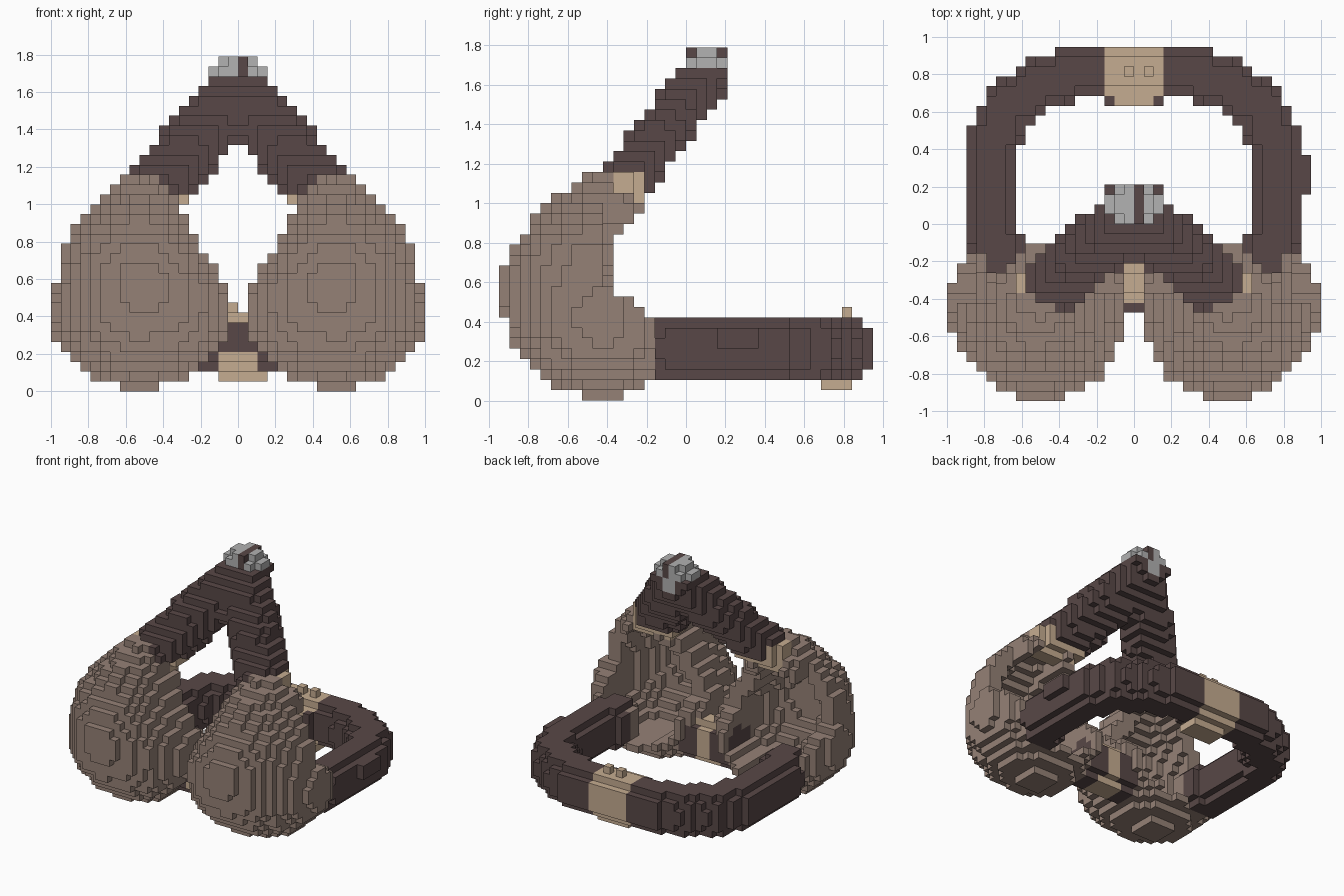
import bpy
import bmesh
import math
from mathutils import Vector

cube = bpy.data.objects.get("Cube")
if cube:
    bpy.data.objects.remove(cube, do_unlink=True)

H = 2 / 38                      # block size
NX, NY, NZ = 38, 36, 34         # block counts

# Flat colours
COLOURS = {
    "brown": (0.300, 0.220, 0.182),
    "dark_brown": (0.099, 0.064, 0.063),
    "tan": (0.560, 0.413, 0.282),
    "grey": (0.445, 0.445, 0.445),
}
MATS = {}
for mat_name, rgb in COLOURS.items():
    m = bpy.data.materials.new(mat_name)
    m.use_nodes = True
    m.diffuse_color = (*rgb, 1)
    bsdf = m.node_tree.nodes["Principled BSDF"]
    bsdf.inputs["Base Color"].default_value = (*rgb, 1)
    bsdf.inputs["Roughness"].default_value = 0.9
    MATS[mat_name] = m
MAT_NAMES = list(COLOURS)


def seg_dist(p, a, b):
    """Distance from a point to a segment."""
    ab = b - a
    t = max(0.0, min(1.0, (p - a).dot(ab) / ab.length_squared))
    return (p - a - ab * t).length


# Half of the curved back band, mirrored by using |x|
BAND_PATH = [Vector((x, y, 0)) for x, y in (
    (0.70, -0.18), (0.763, -0.02), (0.763, 0.42), (0.68, 0.62),
    (0.50, 0.75), (0.30, 0.816), (0.0, 0.816))]

# Slanted strap axis, with directions across its width and its thickness
STRAP_TOP = Vector((0.0, 0.06, 1.60))
STRAP_DIR = (STRAP_TOP - Vector((0.475, -0.355, 1.045))).normalized()
STRAP_THICK = STRAP_DIR.cross(Vector((1, 0, 0))).normalized()
STRAP_WIDE = STRAP_DIR.cross(STRAP_THICK)
APEX = Vector((0.0, 0.105, 1.64))


def in_strap(p):
    q = p - STRAP_TOP
    section = (abs(q.dot(STRAP_WIDE)) / 0.172) ** 2.6 + (abs(q.dot(STRAP_THICK)) / 0.133) ** 2.6
    return q.dot(STRAP_DIR) < 0.03 and p.z > 0.95 and p.x < 0.635 and section <= 1


def in_band(x, y, z):
    p = Vector((x, y, 0))
    d = min(seg_dist(p, a, b) for a, b in zip(BAND_PATH, BAND_PATH[1:]))
    return (d / 0.14) ** 2.5 + (abs(z - 5 * H) / 0.158) ** 2.5 <= 1


def in_clasp_bump(x, y, z):
    """Small raised patches around the middle of the band."""
    top = (-H < x < 0 or H < x < 2 * H) and 0.79 < y < 0.84 and 0.42 < z < 0.47
    bottom = -0.105 < x < 0.158 and 0.68 < y < 0.84 and 0.053 < z < 0.11
    inner = abs(x) < 0.158 and 0.63 < y < 0.70 and 0.15 < z < 0.37
    return top or bottom or inner


def taper(s):
    """Narrowing towards the pointed upper end."""
    return (1 - s ** 1.6) ** 0.72


def in_egg(x, y, z, t, open_back):
    """Egg-shaped cup volume, shrunk by t."""
    up = (z - 0.41) / (0.78 - t)
    down = (0.41 - z) / (0.397 - t)
    rise = (z - 0.58) / (0.58 - t)
    fall = (0.58 - z) / (0.57 - t)
    if max(up, down, rise, fall) >= 1:
        return False
    w = (0.475 - t) * (taper(up) if up > 0 else math.sqrt(1 - down * down))
    d = taper(rise) if rise > 0 else math.sqrt(1 - fall * fall)
    cx = 0.525 + 0.05 * max(0, 1 - abs(z - 0.80) / 0.25)
    across = abs(x - cx) / w
    if y < -0.42:
        # Squarer towards the middle, rounder on the outer side
        power = 2.5 if x < cx else 1.9
        return across ** power + (-(y + 0.42) / (d * (0.523 - t))) ** power <= 1
    if open_back:
        return across <= 1
    back = 0.47 if z < 0.3 else 0.42
    return across ** 2 + ((y + 0.42) / (d * back)) ** 2 <= 1


def in_cup(x, y, z):
    # Rim: deep at the base, cut back in the middle, deep again at the top
    if z < 0.42:
        rim = -0.10 if x < 0.62 else -0.16
    else:
        rim = max(-0.37, -0.16 - (z - 0.42) * 1.6, min(-0.21, z - 1.2))
        if z > 0.58 and x > 0.74:
            rim = -0.42
    return (y < rim and in_egg(x, y, z, 0, False)
            and not in_egg(x, y, z, 0.135, True))


def part_at(x, y, z):
    """Name of the part and its colour at a block centre."""
    ax = abs(x)
    p = Vector((ax, y, z))
    side = "left" if x > 0 else "right"
    # Cap on the peak, split by a dark line
    if (p - APEX).length <= 0.155 and z > 1.58 and 0 < y < 0.21:
        if z > 1.68:
            return "peak_cap", "dark_brown" if 0 < x < H else "grey"
        return "peak_cap", "grey" if y > 0.158 and ax < 0.053 else "dark_brown"
    # Straps with tan joints at the cups
    if in_strap(p) and z < 1.68:
        if z > 1.158 or y > -0.21 or (ax < 0.40 and z > 1.05):
            return side + "_strap", "dark_brown"
        if y > -0.37:
            return side + "_strap", "tan"
    # Bridge between the cups
    if ax < 0.22 and math.hypot(y + 0.34, z - 0.26) <= 0.145:
        middle = ax < (0.053 if y > -0.26 else 0.105)
        return "bridge", "tan" if middle and (y > -0.40 or z < 0.21) else "dark_brown"
    # Band with a tan clasp and one raised patch; its ends tuck into the cups
    if in_band(ax, y, z):
        if y < -0.158 and (z < 0.37 or ax > 0.84):
            return side + "_cup", "brown"
        return "back_band", "tan" if ax < 0.16 and y > 0.5 else "dark_brown"
    if in_clasp_bump(x, y, z):
        return "back_band", "dark_brown" if y < 0.7 and ax > 0.105 and z > 0.11 else "tan"
    if 0.89 < x < 0.95 and 0.16 < y < 0.37 and 0.26 < z < 0.37:
        return "back_band", "dark_brown"
    if in_cup(ax, y, z):
        return side + "_cup", "brown"
    return None


# Fill the grid
cells = {}
for i in range(NX):
    for j in range(NY):
        for k in range(NZ):
            c = ((i + 0.5 - NX / 2) * H, (j + 0.5 - NY / 2) * H, (k + 0.5) * H)
            part = part_at(*c)
            if part:
                cells[i, j, k] = part


def face_corners(cell, axis, sign):
    """Four grid corners of one block side, wound outwards."""
    u, v = (axis + 1) % 3, (axis + 2) % 3
    ring = [(0, 0), (1, 0), (1, 1), (0, 1)]
    for du, dv in (ring if sign > 0 else ring[::-1]):
        c = list(cell)
        c[axis] += 1 if sign > 0 else 0
        c[u] += du
        c[v] += dv
        yield tuple(c)


# One object per part, keeping only the outside block faces
for part_name in sorted({p[0] for p in cells.values()}):
    bm = bmesh.new()
    verts = {}
    used = [n for n in MAT_NAMES if (part_name, n) in set(cells.values())]
    for cell, (name, colour) in cells.items():
        if name != part_name:
            continue
        for axis in range(3):
            for sign in (-1, 1):
                near = list(cell)
                near[axis] += sign
                if tuple(near) in cells:
                    continue
                ring = []
                for c in face_corners(cell, axis, sign):
                    if c not in verts:
                        verts[c] = bm.verts.new(
                            ((c[0] - NX / 2) * H, (c[1] - NY / 2) * H, c[2] * H))
                    ring.append(verts[c])
                bm.faces.new(ring).material_index = used.index(colour)
    mesh = bpy.data.meshes.new(part_name)
    bm.to_mesh(mesh)
    bm.free()
    for n in used:
        mesh.materials.append(MATS[n])
    bpy.context.collection.objects.link(bpy.data.objects.new(part_name, mesh))
